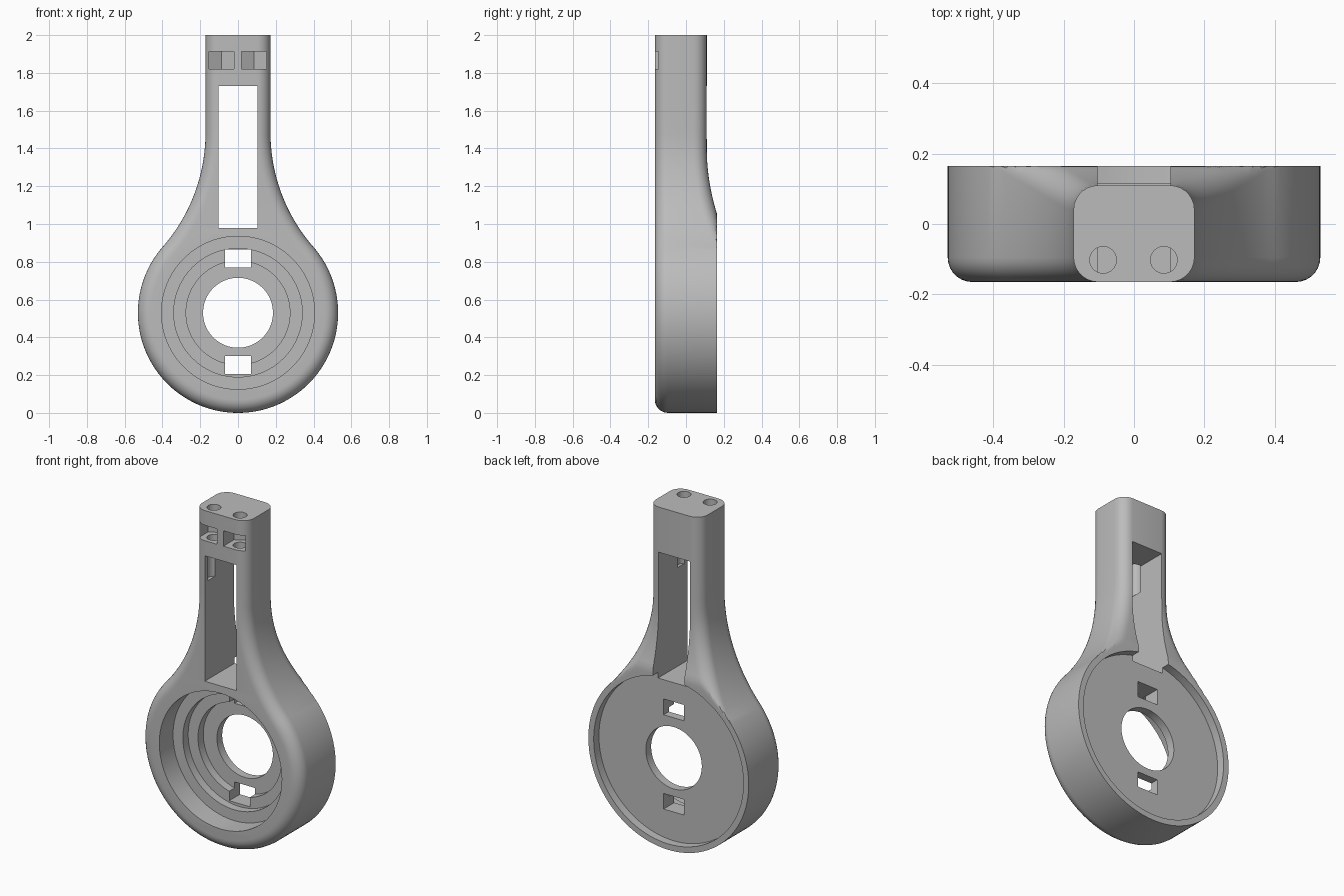
import bpy, bmesh
from math import sin, cos, pi, radians, sqrt, asin, acos

cube = bpy.data.objects.get("Cube")
if cube:
    bpy.data.objects.remove(cube, do_unlink=True)

# Main dimensions
R, W, NECK = 0.53, 0.172, 0.92        # head radius, handle half width, neck arc radius
FRONT, BACK, HANDLE_BACK = -0.165, 0.165, 0.11
FILLET, TOP = 0.07, 2.0
tangent = acos((W + NECK) / (R + NECK))
neck_z = R + (R + NECK) * sin(tangent)

grey = bpy.data.materials.new("light_grey")
grey.use_nodes = True
grey.diffuse_color = (0.5, 0.5, 0.5, 1)
grey.node_tree.nodes["Principled BSDF"].inputs["Base Color"].default_value = (0.5, 0.5, 0.5, 1)


def make_object(name, bm):
    bmesh.ops.recalc_face_normals(bm, faces=bm.faces)
    mesh = bpy.data.meshes.new(name)
    bm.to_mesh(mesh)
    bm.free()
    mesh.materials.append(grey)
    obj = bpy.data.objects.new(name, mesh)
    bpy.context.collection.objects.link(obj)
    return obj


def outline(d):
    """Paddle outline moved inward by d, from top right round to top left."""
    half = [(W - d, TOP - (TOP - neck_z) * i / 4) for i in range(4)]
    for i in range(24):
        a = pi + tangent * i / 24
        half.append((W + NECK + (NECK + d) * cos(a), neck_z + (NECK + d) * sin(a)))
    for i in range(48):
        a = tangent - (tangent + pi / 2) * i / 48
        half.append(((R - d) * cos(a), R + (R - d) * sin(a)))
    return half + [(0, d)] + [(-x, z) for x, z in reversed(half)]


def back_y(z):
    """Back surface: flat on the handle, sweeping out towards the head."""
    return HANDLE_BACK + 0.45 * max(0, 1.4 - z) ** 2


# Body: stacked outlines with a rounded front edge and a fading back edge
bm = bmesh.new()
rings = []
steps = [radians(90 * i / 7) for i in range(8)]
for a in reversed(steps):
    y = FRONT + FILLET * (1 - sin(a))
    rings.append([bm.verts.new((x, y, z)) for x, z in outline(FILLET * (1 - cos(a)))])
for a in steps:
    rings.append([bm.verts.new((x, min(BACK, back_y(z) - FILLET * (1 - sin(a))), z))
                  for x, z in outline(FILLET * (1 - cos(a)))])
n = len(rings[0])
for lower, upper in zip(rings, rings[1:]):
    for i in range(n - 1):
        bm.faces.new((lower[i], lower[i + 1], upper[i + 1], upper[i]))
for ring in (rings[0], rings[-1]):
    for i in range(n // 2 - 1):
        bm.faces.new((ring[i], ring[i + 1], ring[n - 2 - i], ring[n - 1 - i]))
    m = n // 2
    bm.faces.new((ring[m - 1], ring[m], ring[m + 1]))
bm.faces.new([r[0] for r in rings] + [r[-1] for r in reversed(rings)])
body = make_object("paddle_body", bm)


def prism(name, points, z0, z1):
    """Closed plan polygon extruded upwards."""
    bm = bmesh.new()
    low = [bm.verts.new((x, y, z0)) for x, y in points]
    high = [bm.verts.new((x, y, z1)) for x, y in points]
    bm.faces.new(low)
    bm.faces.new(high)
    k = len(points)
    for i in range(k):
        j = (i + 1) % k
        bm.faces.new((low[i], low[j], high[j], high[i]))
    return make_object(name, bm)


def box(name, half_width, z0, z1):
    w = half_width
    return prism(name, [(-w, -0.4), (w, -0.4), (w, 0.4), (-w, 0.4)], z0, z1)


def lathe(name, profile, count=96):
    """Profile of (radius, y) turned about the head axis."""
    bm = bmesh.new()
    loops = [[bm.verts.new((r * cos(2 * pi * i / count), y, R + r * sin(2 * pi * i / count)))
              for i in range(count)] for r, y in profile]
    for a, b in zip(loops, loops[1:]):
        for i in range(count):
            j = (i + 1) % count
            bm.faces.new((a[i], a[j], b[j], b[i]))
    bm.faces.new(loops[0])
    bm.faces.new(loops[-1])
    return make_object(name, bm)


# Stepped front bore, centre hole and shallow back recess
cutters = [lathe("head_bore_cutter", [
    (0.405, -0.3), (0.405, -0.035), (0.34, -0.035), (0.34, 0.015), (0.275, 0.015),
    (0.275, 0.065), (0.185, 0.065), (0.185, 0.115), (0.495, 0.115), (0.495, 0.3)])]

# Handle window and the two small head slots
cutters.append(box("handle_window_cutter", 0.104, 0.98, 1.73))
cutters.append(box("upper_slot_cutter", 0.068, 0.77, 0.865))
cutters.append(box("lower_slot_cutter", 0.068, 0.207, 0.3))

# Screw holes from the top, with pointed nut pockets open to the front
for side, x in (("right", -0.088), ("left", 0.085)):
    circle = [(x + 0.038 * cos(2 * pi * i / 32), -0.102 + 0.038 * sin(2 * pi * i / 32))
              for i in range(32)]
    cutters.append(prism(side + "_screw_cutter", circle, 1.57, 2.1))
    nut = [(x - 0.066, -0.3), (x + 0.066, -0.3), (x + 0.066, -0.064),
           (x, -0.026), (x - 0.066, -0.064)]
    cutters.append(prism(side + "_nut_cutter", nut, 1.82, 1.912))

bpy.ops.object.select_all(action="DESELECT")
bpy.context.view_layer.objects.active = body
body.select_set(True)
for cutter in cutters:
    cutter.hide_render = True
    mod = body.modifiers.new(cutter.name, "BOOLEAN")
    mod.operation, mod.solver, mod.object = "DIFFERENCE", "EXACT", cutter
    bpy.ops.object.modifier_apply(modifier=mod.name)
    bpy.data.objects.remove(cutter, do_unlink=True)

bpy.ops.object.shade_smooth_by_angle(angle=radians(30))
